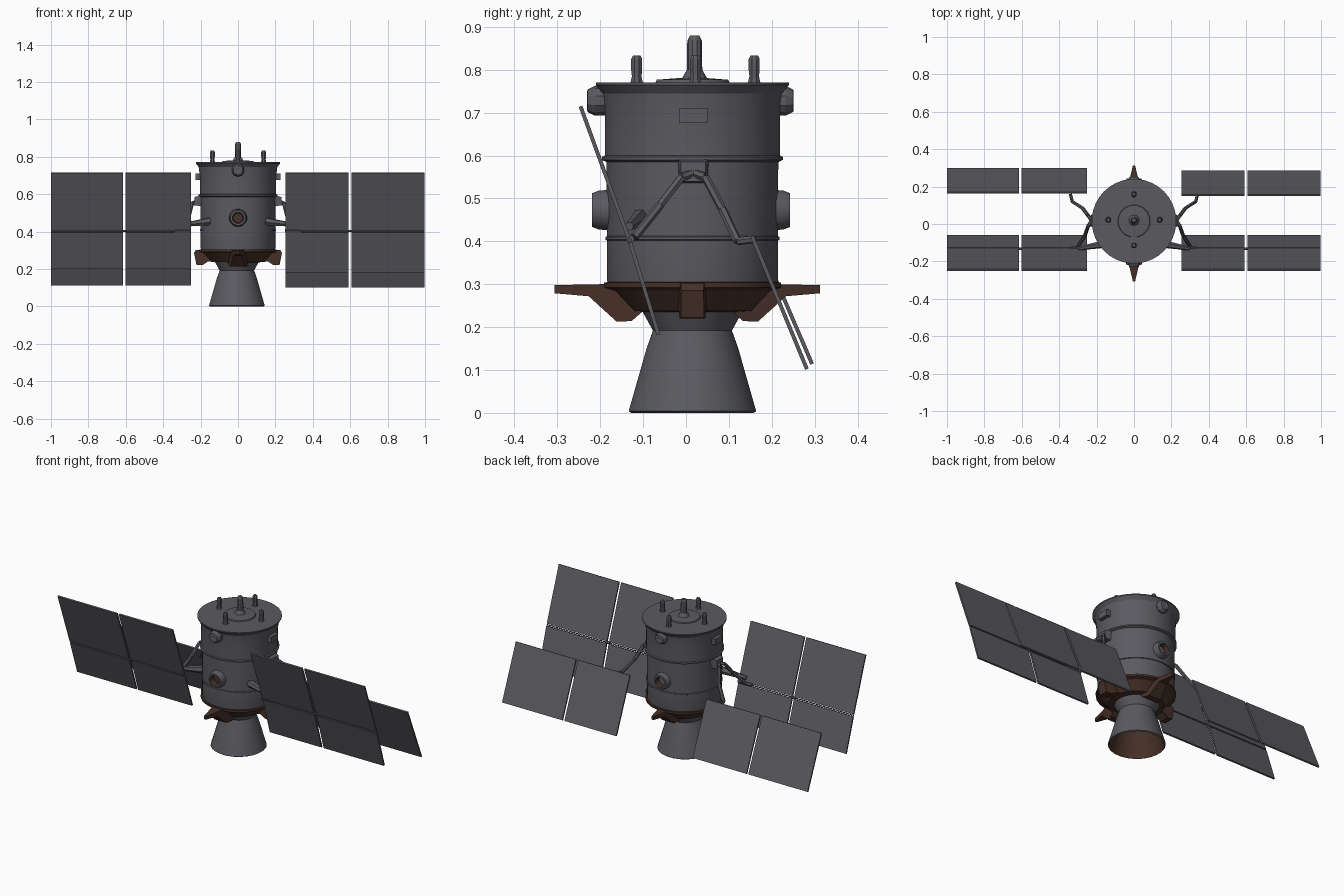
import bpy, bmesh, math
from mathutils import Vector, Matrix

if "Cube" in bpy.data.objects:
    bpy.data.objects.remove(bpy.data.objects["Cube"])


def material(name, col):
    m = bpy.data.materials.new(name)
    m.diffuse_color = (*col, 1)
    m.use_nodes = True
    m.node_tree.nodes["Principled BSDF"].inputs["Base Color"].default_value = m.diffuse_color
    return m


GREY = material("dark grey metal", (0.105, 0.102, 0.118))
BROWN = material("dark brown lining", (0.062, 0.030, 0.020))
CY = 0.015          # body axis sits slightly behind y = 0


def finish(name, bm, mats, smooth=False):
    bmesh.ops.recalc_face_normals(bm, faces=bm.faces)
    me = bpy.data.meshes.new(name)
    bm.to_mesh(me)
    bm.free()
    for m in mats:
        me.materials.append(m)
    ob = bpy.data.objects.new(name, me)
    bpy.context.collection.objects.link(ob)
    if smooth:
        bpy.ops.object.select_all(action='DESELECT')
        ob.select_set(True)
        bpy.context.view_layer.objects.active = ob
        bpy.ops.object.shade_smooth_by_angle(angle=math.radians(25))
    return ob


def lathe(name, prof, loc, axis=(0, 0, 1), n=32, brown=(), mats=(GREY, BROWN)):
    """Spin (radius, height) points; segments listed in brown get slot 1."""
    bm = bmesh.new()
    mat = Matrix.Translation(loc) @ Vector((0, 0, 1)).rotation_difference(Vector(axis)).to_matrix().to_4x4()
    rings = []
    for r, h in prof:
        if r == 0:
            rings.append([bm.verts.new(mat @ Vector((0, 0, h)))])
        else:
            rings.append([bm.verts.new(mat @ Vector((r * math.cos(2 * math.pi * (i + .5) / n),
                                                     r * math.sin(2 * math.pi * (i + .5) / n), h)))
                          for i in range(n)])
    for s, (a, b) in enumerate(zip(rings, rings[1:])):
        for i in range(n):
            j = (i + 1) % n
            vs = [a[i % len(a)], a[j % len(a)], b[j % len(b)], b[i % len(b)]]
            f = bm.faces.new(list(dict.fromkeys(vs)))
            f.material_index = 1 if s in brown else 0
    return finish(name, bm, mats, True)


def hull(name, pts, mat=GREY):
    bm = bmesh.new()
    for p in pts:
        bm.verts.new(p)
    bmesh.ops.convex_hull(bm, input=bm.verts)
    bmesh.ops.dissolve_limit(bm, angle_limit=0.01, verts=bm.verts, edges=bm.edges)
    return finish(name, bm, [mat])


def box(name, lo, hi, mat=GREY):
    return hull(name, [(x, y, z) for x in (lo[0], hi[0]) for y in (lo[1], hi[1]) for z in (lo[2], hi[2])], mat)


def beam(name, a, b, r, r2=None, n=6):
    d = Vector(b) - Vector(a)
    r2 = r2 or r
    return lathe(name, [(0, 0), (r, 0), (r2, d.length), (0, d.length)], a, d, n)


def panel(name, x0, x1, top, bot, t=0.009):
    a, b = Vector((0, *top)), Vector((0, *bot))
    nrm = (b - a).cross(Vector((1, 0, 0))).normalized() * t / 2
    return hull(name, [Vector((x, 0, 0)) + p + s * nrm for x in (x0, x1) for p in (a, b) for s in (-1, 1)])


def plate(name, outline, w0, w1, direction, mat=BROWN):
    """Radial fin from a (radius, z) outline, half width w0 at root, w1 at tip."""
    d = Vector((*direction, 0))
    side = Vector((-d.y, d.x, 0))
    rmin, rmax = min(p[0] for p in outline), max(p[0] for p in outline)
    bm = bmesh.new()
    rows = []
    for s in (-1, 1):
        rows.append([bm.verts.new(Vector((0, CY - .012 * abs(d.y), z)) + d * r + side * s *
                                  (w0 + (w1 - w0) * (r - rmin) / (rmax - rmin))) for r, z in outline])
    bm.faces.new(rows[0])
    bm.faces.new(rows[1])
    for i in range(len(outline)):
        j = (i + 1) % len(outline)
        bm.faces.new([rows[0][i], rows[0][j], rows[1][j], rows[1][i]])
    return finish(name, bm, [mat])


# Main drum with flared rim, bands and seam
lathe("body_drum", [(0, .30), (.198, .30), (.2, .31), (.2, .402), (.204, .404), (.204, .41), (.2, .412),
                    (.201, .585), (.212, .59), (.212, .597), (.205, .60), (.205, .70), (.211, .745),
                    (.226, .765), (.226, .771), (0, .771)], (0, CY, 0), n=36, brown=(0,))
lathe("top_hatch", [(.09, .765), (.085, .777), (.03, .781), (0, .781)], (0, CY, 0), n=16)
lathe("centre_mast", [(.035, .77), (.018, .80), (.017, .868), (.011, .88), (0, .88)], (0, .02, 0), n=10)
for i in range(4):
    a = math.pi / 2 * i
    lathe("top_post", [(.017, .765), (.012, .785), (.014, .80), (.014, .825), (.009, .834), (0, .834)],
          (.137 * math.cos(a), .022 + .137 * math.sin(a), 0), n=8)

# Brown skirt and fins under the drum
lathe("skirt", [(.19, .306), (.208, .304), (.208, .292), (.185, .285), (.145, .238), (.105, .235), (.105, .30)],
      (0, CY, 0), mats=(BROWN,), n=24)
for s in (-1, 1):
    plate("long_fin", [(.1, .302), (.31, .298), (.31, .279), (.23, .272), (.165, .213), (.13, .214), (.1, .24)],
          .055, .006, (0, s))
    plate("side_fin", [(.09, .302), (.225, .302), (.235, .285), (.222, .222), (.19, .22), (.16, .24), (.09, .24)],
          .038, .026, (s, 0))

# Engine bell, hollow with brown lining
lathe("engine_bell", [(.125, .25), (.093, .192), (.108, .15), (.15, .004), (.144, 0), (.102, .15),
                      (.086, .192), (0, .20)], (-.006, CY, 0), n=24, brown=(4, 5, 6))

# Round ports front and back, with smaller thrusters above
for s in (-1, 1):
    lathe("round_port", [(.05, .18), (.046, .222), (.04, .237), (.03, .237), (.026, .205), (0, .205)],
          (0, CY - .006 * s - .003, .473), (0, s, 0), n=16, brown=(3, 4))
    lathe("upper_pod", [(.033, .18), (.035, .222), (.026, .240), (.014, .241), (0, .236)],
          (0, CY - .005, .728), (0, s, 0), n=10)

# Side boxes, brackets and struts to the wings
for s in (-1, 1):
    box("side_sensor", (s * .19, -.016, .676), (s * .226, .05, .711))
    hull("strut_bracket", [(s * x, y, z) for x, y, z in
                           [(.19, -.016, .535), (.19, .05, .535), (.19, -.02, .595), (.19, .054, .595),
                            (.235, -.012, .54), (.235, .046, .54), (.232, -.012, .585), (.232, .046, .585)]])
    F, B = (s * .245, -.01, .55), (s * .245, .045, .55)
    front_knee, front_end = (s * .262, -.06, .485), (s * .30, -.12, .41)
    back_knee, back_end = (s * .275, .085, .475), (s * .33, .12, .40)
    root = (s * .225, .017, .56)
    for nm, pts in (("front_strut", (root, F, front_knee, front_end)),
                    ("back_strut", (root, B, back_knee, back_end))):
        for p, q in zip(pts, pts[1:]):
            beam(nm, p, q, .010)
    beam("back_strut_tip", back_end, (s * .34, .16, .405), .009)
    beam("lower_strut", (s * .15, -.105, .455), (s * .30, -.132, .435), .022, .010)
    beam("wing_hinge", (s * .25, -.13, .405), (s * .34, -.13, .405), .010)

# Solar wings: front pair has two rows, back pair one row
for side, spans, dy, low in (("left", ((-1, -.614), (-.602, -.252)), .006, .202),
                             ("right", ((.255, .592), (.606, .998)), -.006, .182)):
    for x0, x1 in spans:
        panel(side + "_upper_panel", x0, x1, (-.246, .715), (-.134, .408))
        panel(side + "_lower_panel", x0, x1, (-.130, .397), (-.064, low))
        panel(side + "_back_panel", x0, x1, (.160 + dy, .412), (.288 + dy, .108 + dy))
    gap = (spans[0][1] + spans[1][0]) / 2
    beam(side + "_panel_joint", (gap - .012, -.132, .403), (gap + .012, -.132, .403), .007)
    beam(side + "_hinge_rod", (spans[0][0], -.132, .4025), (spans[1][1], -.132, .4025), .003)
